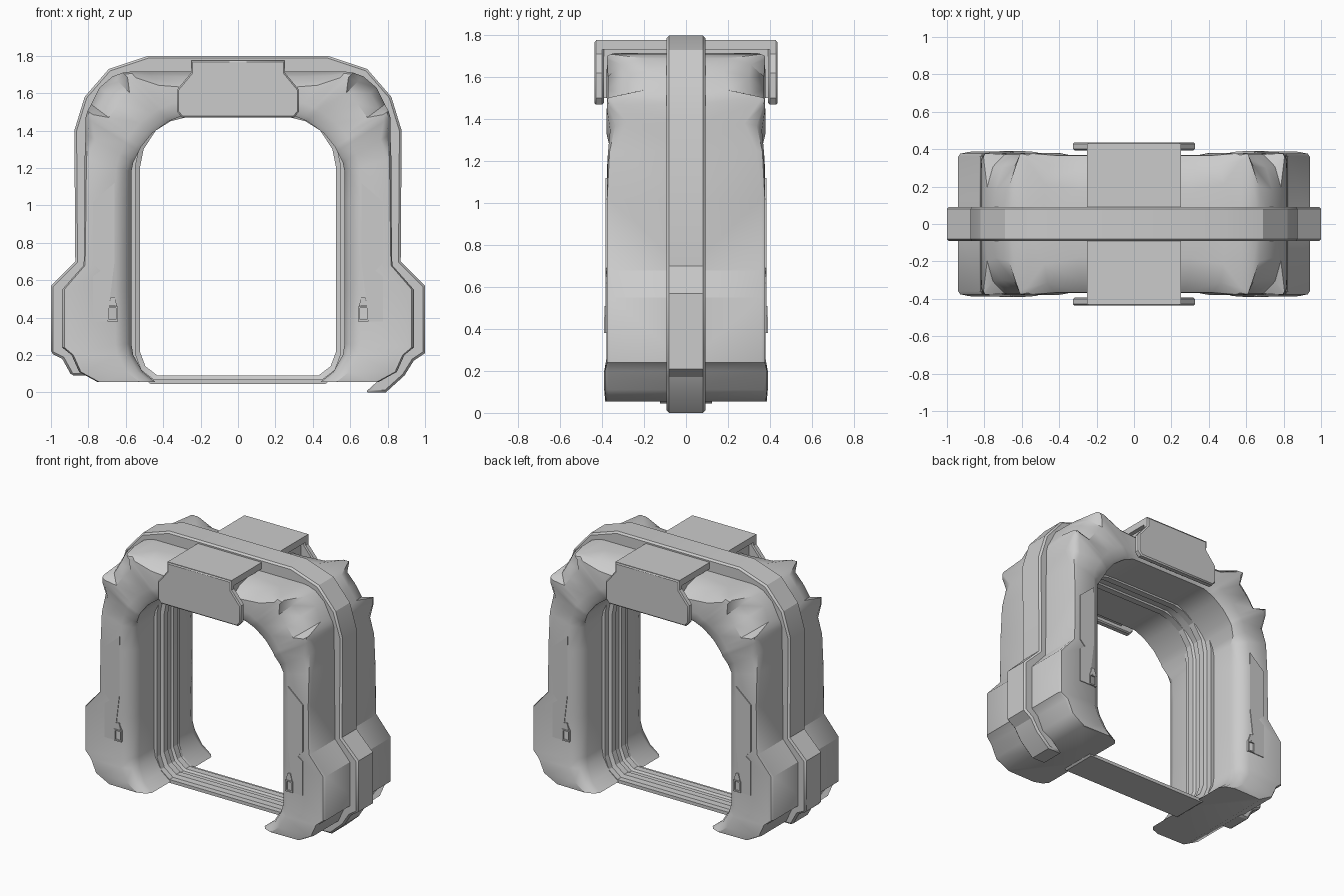
import bpy, bmesh, math


def make(name, verts, faces, mirror=None, bevel=0.0, smooth=30):
    me = bpy.data.meshes.new(name)
    me.from_pydata(verts, [], faces)
    bm = bmesh.new()
    bm.from_mesh(me)
    bmesh.ops.remove_doubles(bm, verts=bm.verts, dist=1e-5)
    bmesh.ops.recalc_face_normals(bm, faces=bm.faces)
    bm.to_mesh(me)
    bm.free()
    ob = bpy.data.objects.new(name, me)
    bpy.context.collection.objects.link(ob)
    if mirror:
        m = ob.modifiers.new("mirror", "MIRROR")
        m.use_axis = mirror
        m.merge_threshold = 0.0005
    if bevel:
        b = ob.modifiers.new("bevel", "BEVEL")
        b.width = bevel
        b.segments = 1
        b.limit_method = "ANGLE"
        b.angle_limit = math.radians(60)
    bpy.ops.object.select_all(action="DESELECT")
    ob.select_set(True)
    bpy.context.view_layer.objects.active = ob
    bpy.ops.object.shade_smooth_by_angle(angle=math.radians(smooth))
    return ob


def prism(name, outline, y0, y1, **kw):
    """Extrude an (x, z) outline from y0 to y1."""
    n = len(outline)
    v = [(x, y, z) for y in (y0, y1) for x, z in outline]
    f = [tuple(range(n)), tuple(range(n, 2 * n))[::-1]]
    f += [(i, (i + 1) % n, n + (i + 1) % n, n + i) for i in range(n)]
    return make(name, v, f, **kw)


def lerp(a, b, t):
    return a + (b - a) * t


# Body shell: one quarter lofted from foot to top centre.
# Station: outer x, z, inner x, z, roundness, inner lip depth, front depth
stations = [
    (0.75, 0.055, 0.44, 0.055, 0.0, 0.33, 0.385),
    (0.85, 0.11, 0.51, 0.11, 0.0, 0.32, 0.39),
    (0.89, 0.20, 0.56, 0.20, 0.0, 0.30, 0.39),
    (0.94, 0.24, 0.57, 0.26, 0.0, 0.29, 0.38),
    (0.94, 0.55, 0.57, 0.55, 0.0, 0.28, 0.38),
    (0.825, 0.68, 0.57, 0.68, 0.0, 0.28, 0.38),
    (0.82, 1.02, 0.57, 1.02, 0.0, 0.28, 0.38),
    (0.82, 1.25, 0.57, 1.18, 0.1, 0.29, 0.375),
    (0.815, 1.38, 0.56, 1.23, 0.4, 0.33, 0.365),
    (0.815, 1.47, 0.53, 1.29, 0.1, 0.35, 0.38),
    (0.805, 1.505, 0.52, 1.31, 0.0, 0.35, 0.38),
    (0.785, 1.54, 0.505, 1.33, 0.9, 0.35, 0.375),
    (0.74, 1.63, 0.46, 1.385, 1.0, 0.35, 0.375),
    (0.67, 1.69, 0.40, 1.43, 0.9, 0.35, 0.375),
    (0.615, 1.71, 0.37, 1.45, 0.0, 0.35, 0.38),
    (0.575, 1.715, 0.345, 1.46, 0.1, 0.35, 0.38),
    (0.48, 1.715, 0.30, 1.478, 0.8, 0.35, 0.37),
    (0.30, 1.715, 0.22, 1.48, 1.0, 0.35, 0.37),
    (0.0, 1.715, 0.0, 1.48, 1.0, 0.35, 0.37),
]
verts, faces = [], []
for ox, oz, ix, iz, r, lip, d in stations:
    w = math.hypot(ox - ix, oz - iz)
    sec = [(0, 0), (0, lerp(d - 0.02, 0.18, r)), (lerp(0.03, 0.12, r), lerp(d - 0.004, 0.30, r)),
           (lerp(0.1, 0.36, r), d - 0.003), (1 - 0.085 / w, d), (1 - 0.025 / w, lerp(lip, d, 0.6)),
           (1, lip), (1, 0)]
    verts += [(lerp(ox, ix, t), -y, lerp(oz, iz, t)) for t, y in sec]
k = 8
for s in range(len(stations) - 1):
    for i in range(k - 1):
        a = s * k + i
        faces.append((a, a + 1, a + k + 1, a + k))
faces.append(tuple(range(k)))
make("body_shell", verts, faces, mirror=(True, True, False), smooth=38)

# Central outer band, with the longer hook at the right foot
arch = [(1.0, 0.57), (0.87, 0.70), (0.875, 1.40), (0.82, 1.58), (0.69, 1.73), (0.48, 1.80)]
right = [(0.68, 0.0), (0.79, 0.0), (0.89, 0.09), (0.94, 0.17), (1.0, 0.21)] + arch
left = [(-x, z) for x, z in arch[::-1]] + [(-1.0, 0.21), (-0.94, 0.18), (-0.89, 0.09), (-0.75, 0.09)]
inner = [(0.78, 0.25), (0.78, 1.40), (0.74, 1.54), (0.64, 1.64), (0.46, 1.69)]
outline = right + left + [(-x, z) for x, z in inner] + inner[::-1] + [(0.78, 0.09)]
prism("outer_band", outline, -0.092, 0.092, bevel=0.012, smooth=20)

# Stepped frame lining the opening
half = [(0.43, 0.09), (0.495, 0.14), (0.525, 0.22), (0.525, 1.20), (0.505, 1.30), (0.44, 1.40),
        (0.36, 1.45), (0.28, 1.47)]
loop = half + [(-x, z) for x, z in half[::-1]]


def grown(d):
    return [(x * (1 + d / 0.525), 0.78 + (z - 0.78) * (1 + d / 0.69)) for x, z in loop]


frame_profile = [(0.045, -0.125), (0.022, -0.125), (0.022, -0.085), (0.0, -0.075), (0.0, -0.03),
                 (0.014, -0.02), (0.014, 0.02), (0.0, 0.03), (0.0, 0.075), (0.022, 0.085),
                 (0.022, 0.125), (0.045, 0.125)]
verts, faces = [], []
n, p = len(loop), len(frame_profile)
for d, y in frame_profile:
    verts += [(x, y, z) for x, z in grown(d)]
for j in range(p):
    for i in range(n):
        a, b = j * n, ((j + 1) % p) * n
        faces.append((a + i, a + (i + 1) % n, b + (i + 1) % n, b + i))
make("opening_frame", verts, faces, smooth=20)

# Top clamp pads: face plate plus top plate, front and back
face = [(0.30, 1.47), (0.325, 1.50), (0.325, 1.62), (0.25, 1.71), (0.25, 1.775)]
face += [(-x, z) for x, z in face[::-1]]
prism("clamp_face", face, -0.437, -0.392, mirror=(False, True, False), bevel=0.008)
top = [(-0.25, 1.732), (0.25, 1.732), (0.25, 1.778), (-0.25, 1.778)]
prism("clamp_top", top, -0.43, -0.08, mirror=(False, True, False))
neck = [(-0.22, 1.50), (0.22, 1.50), (0.22, 1.74), (-0.22, 1.74)]
prism("clamp_core", neck, -0.395, -0.08, mirror=(False, True, False))

# Raised leg panels with a notched outer edge
panel = [(0.70, 0.38), (0.775, 0.38), (0.775, 0.62), (0.735, 0.65), (0.775, 0.69), (0.775, 1.02),
         (0.66, 1.12), (0.66, 0.70)]
prism("leg_panel", panel, -0.384, -0.36, mirror=(True, True, False))

# Small latches: rim of four bars around a recess, pointed cap above
cx = 0.67
for x0, x1, z0, z1 in [(-0.028, -0.019, 0.38, 0.46), (0.019, 0.028, 0.38, 0.46),
                       (-0.019, 0.019, 0.38, 0.389), (-0.019, 0.019, 0.451, 0.46)]:
    bar = [(cx + x0, z0), (cx + x1, z0), (cx + x1, z1), (cx + x0, z1)]
    prism("latch_rim", bar, -0.39, -0.36, mirror=(True, True, False))
cap = [(cx - 0.024, 0.462), (cx + 0.024, 0.462), (cx + 0.01, 0.51), (cx - 0.01, 0.51)]
prism("latch_cap", cap, -0.388, -0.36, mirror=(True, True, False))
